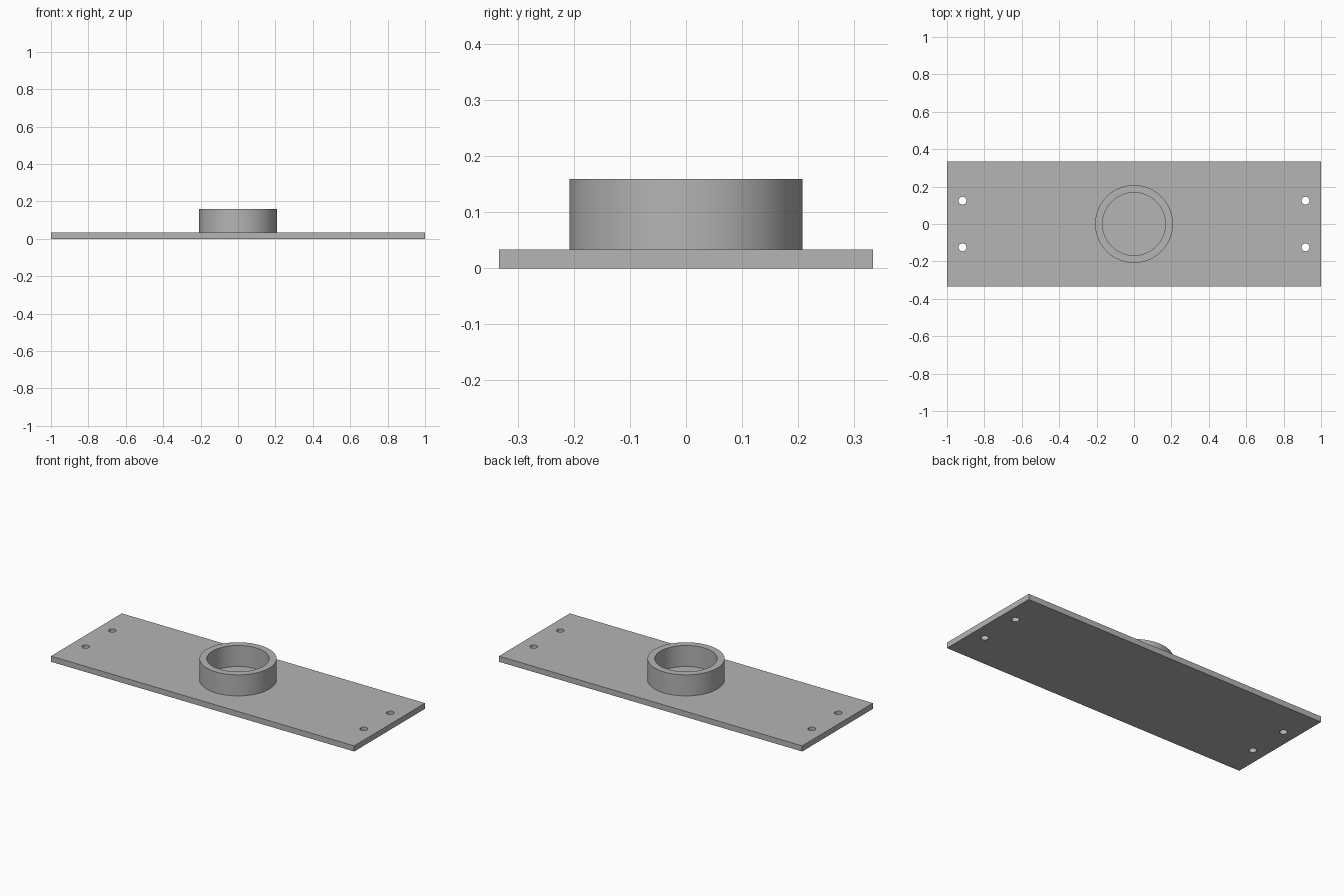
import bpy, bmesh, math
from mathutils import Matrix, Vector

cube = bpy.data.objects.get("Cube")
if cube:
    bpy.data.objects.remove(cube, do_unlink=True)

LENGTH, WIDTH, THICK = 2.0, 0.667, 0.0335
RING_TOP, RING_OUTER, RING_INNER = 0.159, 0.208, 0.168
HOLE_X, HOLE_Y, HOLE_RADIUS = 0.917, 0.125, 0.021

grey = bpy.data.materials.new("plain grey")
grey.use_nodes = True
colour = (0.46, 0.46, 0.46, 1)
grey.diffuse_color = colour
grey.node_tree.nodes["Principled BSDF"].inputs["Base Color"].default_value = colour


def make_object(name, bm):
    bmesh.ops.recalc_face_normals(bm, faces=bm.faces)
    mesh = bpy.data.meshes.new(name)
    bm.to_mesh(mesh)
    bm.free()
    mesh.materials.append(grey)
    obj = bpy.data.objects.new(name, mesh)
    bpy.context.collection.objects.link(obj)
    return obj


def smooth(obj):
    bpy.ops.object.select_all(action='DESELECT')
    obj.select_set(True)
    bpy.context.view_layer.objects.active = obj
    bpy.ops.object.shade_smooth_by_angle(angle=math.radians(30))


# Flat base plate
bm = bmesh.new()
bmesh.ops.create_cube(bm, size=1, matrix=Matrix.Translation((0, 0, THICK / 2))
                      @ Matrix.Diagonal((LENGTH, WIDTH, THICK, 1)))
plate = make_object("base_plate", bm)

# Four screw holes cut through the plate
bm = bmesh.new()
for sx in (-1, 1):
    for sy in (-1, 1):
        bmesh.ops.create_cone(bm, cap_ends=True, segments=32,
                              radius1=HOLE_RADIUS, radius2=HOLE_RADIUS, depth=0.2,
                              matrix=Matrix.Translation((sx * HOLE_X, sy * HOLE_Y, 0)))
cutter = make_object("screw_hole_cutter", bm)
cutter.hide_render = True
cut = plate.modifiers.new("screw_holes", 'BOOLEAN')
cut.operation = 'DIFFERENCE'
cut.solver = 'EXACT'
cut.object = cutter
bpy.context.view_layer.objects.active = plate
bpy.ops.object.modifier_apply(modifier=cut.name)
bpy.data.objects.remove(cutter, do_unlink=True)
smooth(plate)

# Raised collar: a rectangular section spun about the vertical axis
bm = bmesh.new()
section = [bm.verts.new((r, 0, z)) for r, z in (
    (RING_INNER, THICK), (RING_OUTER, THICK),
    (RING_OUTER, RING_TOP), (RING_INNER, RING_TOP))]
edges = [bm.edges.new((section[i], section[(i + 1) % 4])) for i in range(4)]
bmesh.ops.spin(bm, geom=section + edges, cent=Vector(), axis=(0, 0, 1),
               angle=math.tau, steps=96, use_merge=True)
bmesh.ops.remove_doubles(bm, verts=bm.verts, dist=0.0001)
smooth(make_object("collar_ring", bm))
